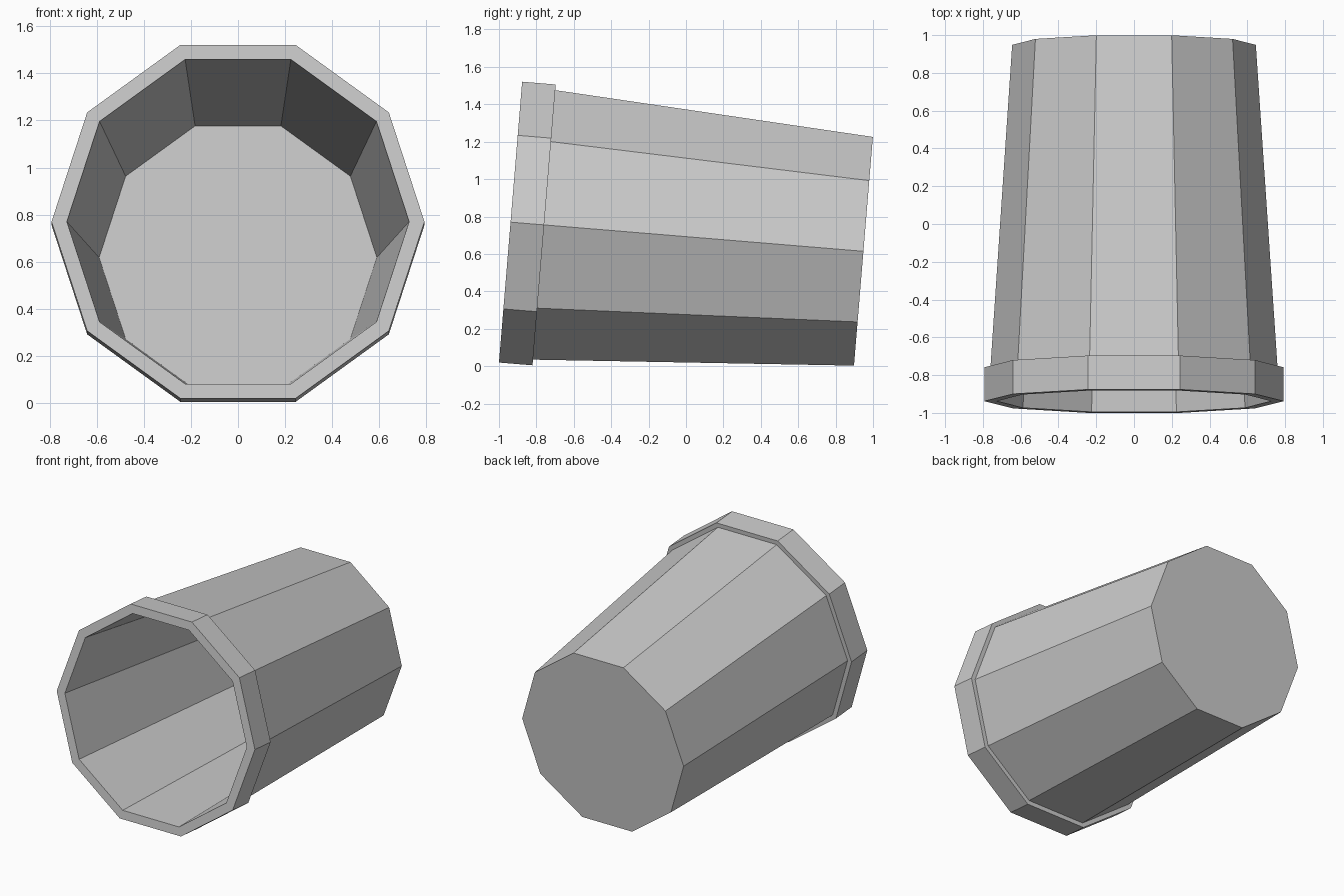
import bpy, bmesh
from math import cos, sin, pi, radians

if "Cube" in bpy.data.objects:
    bpy.data.objects.remove(bpy.data.objects["Cube"])

SIDES = 10
TILT = radians(4.72)

# Closed profile ends: (radius, depth along the axis from the open mouth)
PROFILE = [
    (0.59, 1.855),   # inner floor
    (0.727, 0.0),    # inner lip
    (0.792, 0.0),    # outer lip
    (0.792, 0.18),   # back of rim collar
    (0.76, 0.18),    # body under the collar
    (0.645, 1.893),  # outer base
]


def lathe(name, profile, sides):
    """Spin the profile around local z and cap its first and last rings."""
    bm = bmesh.new()
    rings = [[bm.verts.new((r * cos(2 * pi * i / sides), r * sin(2 * pi * i / sides), d))
              for i in range(sides)] for r, d in profile]
    for a, b in zip(rings, rings[1:]):
        for i in range(sides):
            j = (i + 1) % sides
            bm.faces.new((a[i], a[j], b[j], b[i]))
    bm.faces.new(rings[0])
    bm.faces.new(rings[-1])
    bmesh.ops.recalc_face_normals(bm, faces=bm.faces)
    mesh = bpy.data.meshes.new(name)
    bm.to_mesh(mesh)
    bm.free()
    obj = bpy.data.objects.new(name, mesh)
    bpy.context.collection.objects.link(obj)
    return obj


# Bucket lying on its side, mouth facing the front, resting on rim and base
bucket = lathe("bucket", PROFILE, SIDES)
bucket.rotation_euler = (-(pi / 2 + TILT), 0, 0)
bucket.location = (0, -0.938, 0.77)
